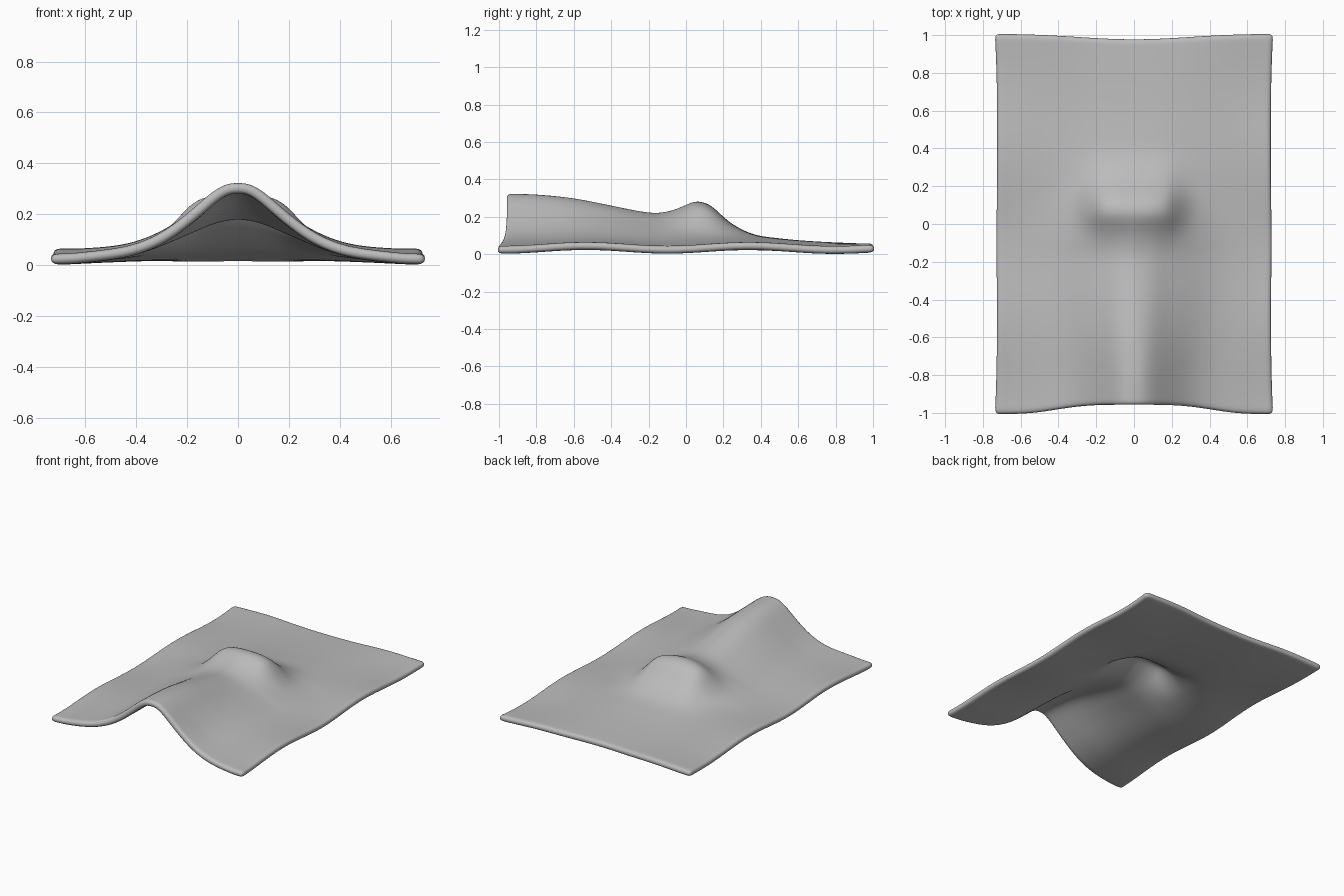
import bpy
import bmesh
from math import cos, exp

if "Cube" in bpy.data.objects:
    bpy.data.objects.remove(bpy.data.objects["Cube"], do_unlink=True)


def curve(points, t):
    """Smooth curve through (position, value) points."""
    if t <= points[0][0]:
        return points[0][1]
    for i in range(len(points) - 1):
        (a, va), (b, vb) = points[i], points[i + 1]
        if t <= b:
            p = points[max(i - 1, 0)]
            n = points[min(i + 2, len(points) - 1)]
            ma = (vb - p[1]) / (b - p[0]) * (b - a)
            mb = (n[1] - va) / (n[0] - a) * (b - a)
            u = (t - a) / (b - a)
            return ((2*u**3 - 3*u*u + 1) * va + (u**3 - 2*u*u + u) * ma
                    + (3*u*u - 2*u**3) * vb + (u**3 - u*u) * mb)
    return points[-1][1]


# Crest height along the length
CREST = [(-1, .325), (-.8, .32), (-.6, .30), (-.4, .262), (-.25, .232), (-.15, .222),
         (-.05, .243), (.05, .285), (.1, .277), (.15, .25), (.22, .18), (.35, .11),
         (.5, .085), (.7, .068), (1, .055)]
# Cross-sections: front ridge, saddle, raised bump, fading back
RIDGE = [(0, 1), (.05, .98), (.1, .87), (.2, .55), (.3, .28), (.4, .12), (.5, .05), (.65, 0)]
SADDLE = [(0, 1), (.1, .9), (.2, .66), (.3, .4), (.4, .19), (.5, .07), (.65, 0)]
BUMP = [(0, 1), (.1, .97), (.18, .84), (.23, .6), (.3, .3), (.4, .12), (.5, .04), (.65, 0)]
BACK = [(0, 1), (.15, .9), (.25, .65), (.35, .38), (.5, .12), (.65, 0)]
STATIONS = [(-.8, RIDGE), (-.12, SADDLE), (.07, BUMP), (.18, BUMP), (.4, BACK)]


def section(x, y):
    return curve([(s, curve(shape, x)) for s, shape in STATIONS], y)


def height(x, y):
    x = abs(x)
    base = .055 - .011 * cos(7.2 * (y + .1)) * (x / .73) ** 2
    base -= .006 * cos(8 * x) * max(0, (y - .5) * 2) ** 2
    return base + (curve(CREST, y) - base) * section(x, y)


# Draped cloth sheet with slightly wavy borders
COLS, ROWS = 32, 44
bm = bmesh.new()
bmesh.ops.create_grid(bm, x_segments=COLS, y_segments=ROWS, size=1)
for v in bm.verts:
    u, w = v.co.x, v.co.y
    half_width = .725 + .014 * w ** 4 + .006 * exp(-((w + .1) / .25) ** 2)
    x = u * half_width
    pull = .028 * exp(-(x / .4) ** 2) if w > 0 else .05 * exp(-(x / .45) ** 4)
    y = w * (1.008 - pull * abs(w) ** 3)
    v.co = (x, y, height(x, y))
bmesh.ops.recalc_face_normals(bm, faces=bm.faces)
if sum(f.normal.z for f in bm.faces) < 0:
    bmesh.ops.reverse_faces(bm, faces=bm.faces)
mesh = bpy.data.meshes.new("cloth_sheet")
bm.to_mesh(mesh)
bm.free()
sheet = bpy.data.objects.new("cloth_sheet", mesh)
bpy.context.collection.objects.link(sheet)

# Thickness and soft rounded hem
solid = sheet.modifiers.new("thickness", 'SOLIDIFY')
solid.thickness = .042
solid.offset = -1
soft = sheet.modifiers.new("soft_hem", 'SUBSURF')
soft.levels = soft.render_levels = 2

# Plain grey fabric
grey = bpy.data.materials.new("grey_fabric")
grey.use_nodes = True
grey.diffuse_color = (.5, .5, .5, 1)
grey.node_tree.nodes["Principled BSDF"].inputs["Base Color"].default_value = (.5, .5, .5, 1)
mesh.materials.append(grey)

for p in mesh.polygons:
    p.use_smooth = True
